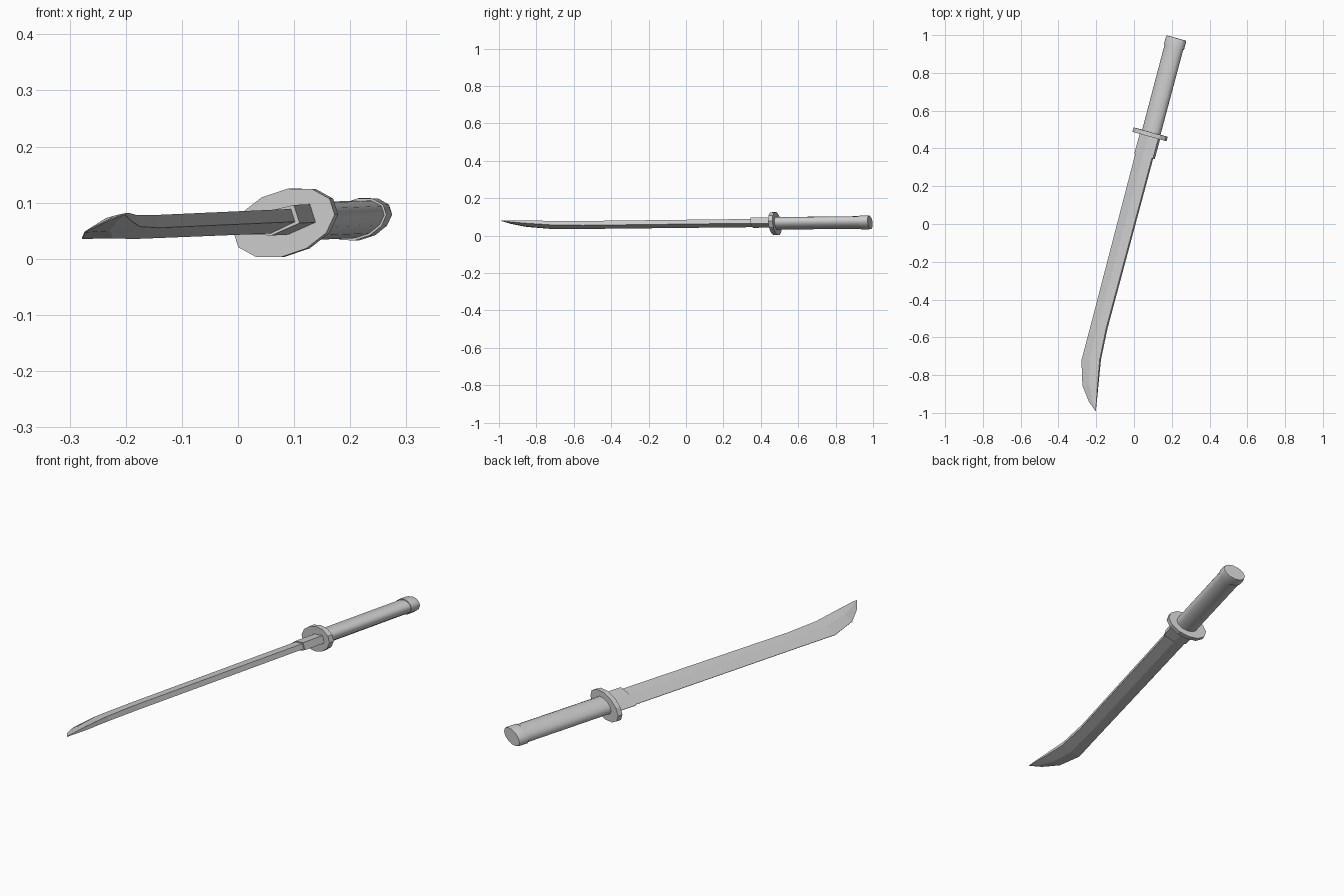
import bpy, bmesh, math
from mathutils import Matrix

if "Cube" in bpy.data.objects:
    bpy.data.objects.remove(bpy.data.objects["Cube"])

# Sword frame: local x = cutting edge to spine, y = blade to pommel, z = thickness
FRAME = (Matrix.Translation((0.085, 0.475, 0.064))
         @ Matrix.Rotation(math.radians(-15.3), 4, 'Z')
         @ Matrix.Rotation(math.radians(0.75), 4, 'X')
         @ Matrix.Rotation(math.radians(-18), 4, 'Y'))


def loft(name, rings, smooth=False):
    """Skin matching rings of (x, y, z) points and cap both ends."""
    bm = bmesh.new()
    loops = [[bm.verts.new(FRAME @ Matrix.Translation(p).translation) for p in r] for r in rings]
    for a, b in zip(loops, loops[1:]):
        n = len(a)
        for i in range(n):
            bm.faces.new((a[i], a[(i + 1) % n], b[(i + 1) % n], b[i]))
    bm.faces.new(loops[0])
    bm.faces.new(loops[-1])
    bmesh.ops.remove_doubles(bm, verts=bm.verts, dist=0.0002)
    bmesh.ops.recalc_face_normals(bm, faces=bm.faces)
    mesh = bpy.data.meshes.new(name)
    bm.to_mesh(mesh)
    bm.free()
    ob = bpy.data.objects.new(name, mesh)
    bpy.context.collection.objects.link(ob)
    if smooth:
        bpy.ops.object.select_all(action='DESELECT')
        ob.select_set(True)
        bpy.context.view_layer.objects.active = ob
        bpy.ops.object.shade_smooth_by_angle(angle=math.radians(50))
    return ob


def oval(y, a, b, cx=0.0, n=12):
    return [(cx + a * math.cos(2 * math.pi * (i + 0.5) / n), y,
             b * math.sin(2 * math.pi * (i + 0.5) / n)) for i in range(n)]


def wedge(y_edge, edge, y_spine, spine, belly, back):
    """Six-sided blade section: edge, two side ridges, flat spine."""
    f = 0.5
    xm = edge + (spine - edge) * f
    ym = y_edge + (y_spine - y_edge) * f
    return [(edge, y_edge, -0.001), (xm, ym, -belly), (spine, y_spine, -back),
            (spine, y_spine, back), (xm, ym, belly), (edge, y_edge, 0.001)]


# Blade, sweeping back to a point
loft("blade", [
    wedge(0.0, -0.052, 0.0, 0.048, 0.018, 0.012),
    wedge(-1.05, -0.038, -1.05, 0.053, 0.018, 0.012),
    wedge(-1.25, -0.036, -1.22, 0.064, 0.017, 0.011),
    wedge(-1.377, 0.006, -1.36, 0.090, 0.012, 0.008),
    wedge(-1.45, 0.064, -1.44, 0.106, 0.006, 0.004),
    wedge(-1.489, 0.114, -1.489, 0.1145, 0.001, 0.001)])

# Collar gripping the blade root
loft("blade_collar", [wedge(y, -0.056, y, 0.056, 0.022, 0.017) for y in (-0.12, 0.0)])

# Twelve-sided oval guard
loft("guard", [oval(y, 0.097, 0.058) for y in (-0.012, 0.012)])

# Grip and pommel cap
loft("grip", [oval(0.005, 0.052, 0.032, 0.004), oval(0.50, 0.053, 0.032)], True)
loft("pommel_cap", [oval(0.478, 0.057, 0.036), oval(0.515, 0.057, 0.036),
                    oval(0.528, 0.054, 0.033)], True)
